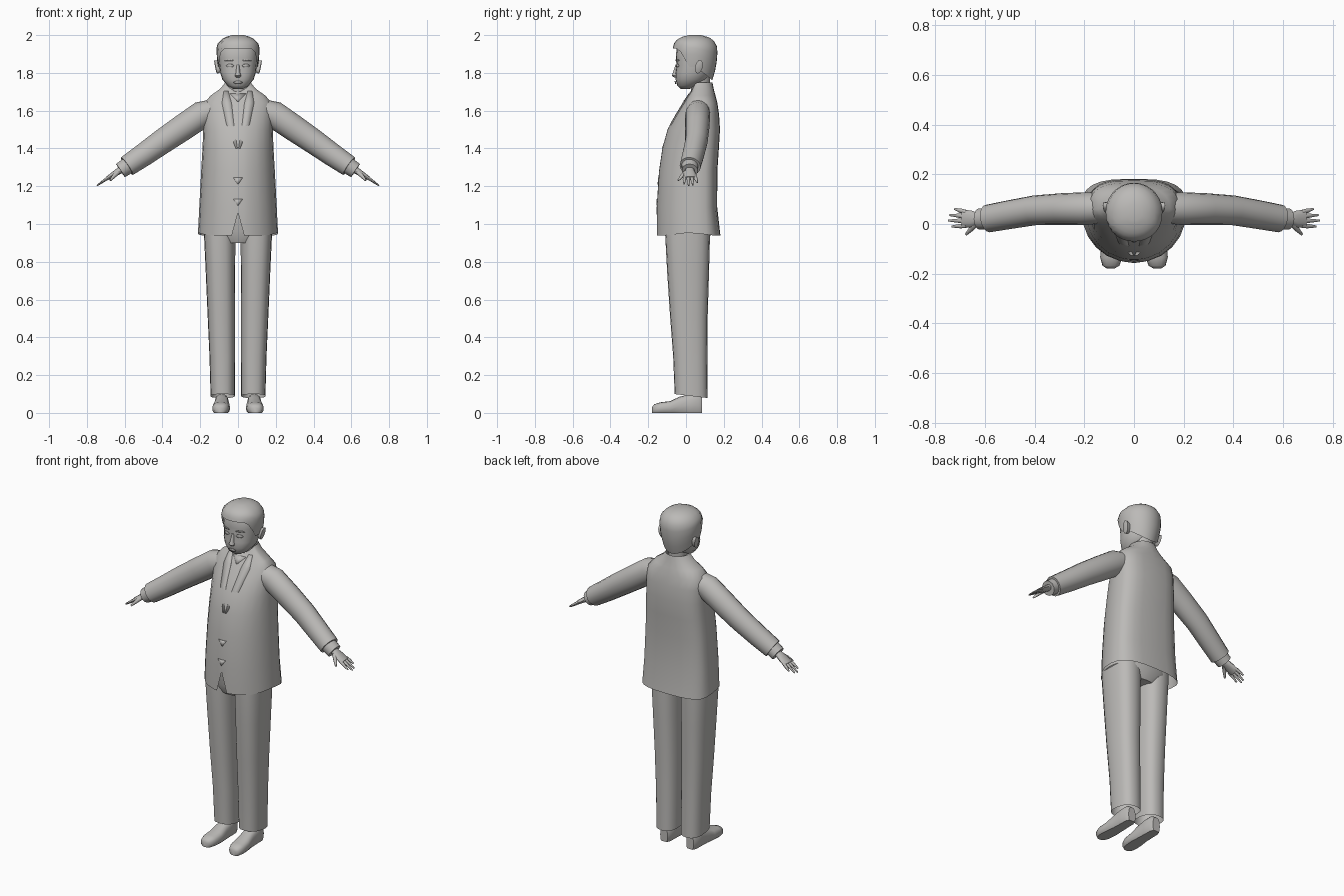
import bpy, bmesh, math
from mathutils import Vector
from mathutils.bvhtree import BVHTree

if "Cube" in bpy.data.objects:
    bpy.data.objects.remove(bpy.data.objects["Cube"])

clay = bpy.data.materials.new("grey_clay")
clay.diffuse_color = (0.5, 0.49, 0.475, 1)
clay.use_nodes = True
clay.node_tree.nodes["Principled BSDF"].inputs["Base Color"].default_value = clay.diffuse_color


def make(name, verts, faces, mirror=False, thick=0, angle=45):
    """Mesh object with tidy normals, optional thickness and left/right mirroring."""
    me = bpy.data.meshes.new(name)
    bm = bmesh.new()
    vs = [bm.verts.new(v) for v in verts]
    for f in faces:
        bm.faces.new([vs[i] for i in f])
    bmesh.ops.recalc_face_normals(bm, faces=bm.faces)
    bm.to_mesh(me)
    bm.free()
    me.materials.append(clay)
    ob = bpy.data.objects.new(name, me)
    bpy.context.collection.objects.link(ob)
    bpy.ops.object.select_all(action='DESELECT')
    ob.select_set(True)
    bpy.context.view_layer.objects.active = ob
    bpy.ops.object.shade_smooth_by_angle(angle=math.radians(angle))
    if thick:
        ob.modifiers.new("thickness", 'SOLIDIFY').thickness = thick
    if mirror:
        ob.modifiers.new("mirror", 'MIRROR').use_mirror_merge = False
    return ob


def loft(name, rings, start=True, end=True, **kw):
    """Skin a stack of equal rings, with optional end caps."""
    n = len(rings[0])
    faces = [(a * n + i, a * n + (i + 1) % n, (a + 1) * n + (i + 1) % n, (a + 1) * n + i)
             for a in range(len(rings) - 1) for i in range(n)]
    if start:
        faces.append(tuple(range(n)))
    if end:
        faces.append(tuple(range((len(rings) - 1) * n, len(rings) * n)))
    return make(name, [p for r in rings for p in r], faces, **kw)


def spow(v, p):
    return math.copysign(abs(v) ** (2 / p), v)


def angles(n):
    return [-math.pi / 2 + 2 * math.pi * i / n for i in range(n)]


def slab(z, hx, yf, yb, cx=0, cy=None, pf=2.0, pb=2.0, dip=0, angs=None):
    """Level ring: half width, front and back depth, roundness of each half."""
    cy = (yf + yb) / 2 if cy is None else cy
    out = []
    for a in angs or angles(20):
        c, s = math.cos(a), math.sin(a)
        p, d = (pb, yb - cy) if s > 0 else (pf, cy - yf)
        out.append(Vector((cx + hx * spow(c, p), cy + d * spow(s, p), z - dip * max(0, -s) ** 2)))
    return out


def tube(name, path, n=12, **kw):
    """Tube along a path of (centre, y half width, half thickness)."""
    pts = [Vector(p[0]) for p in path]
    rings = []
    for i, (c, ry, rt) in enumerate(path):
        d = (pts[min(i + 1, len(pts) - 1)] - pts[max(i - 1, 0)]).normalized()
        side = (Vector((0, 1, 0)) - d * d.y).normalized()
        up = d.cross(side)
        rings.append([pts[i] + side * ry * math.cos(a) + up * rt * math.sin(a) for a in angles(n)])
    return loft(name, rings, **kw)


def plate(name, rows, base, mirror=False, lift=0.003):
    """Thin strip of (z, x left, x right) rows laid on the front of another part."""
    tree = BVHTree.FromPolygons([v.co for v in base.data.vertices],
                                [tuple(p.vertices) for p in base.data.polygons])
    verts = []
    for z, a, b in rows:
        for x in (a, (a + b) / 2, b):
            hit = tree.ray_cast(Vector((x, -1, z)), Vector((0, 1, 0)))[0]
            verts.append((x, (hit.y if hit else 0.03) - lift, z))
    faces = [(3 * r + k, 3 * r + k + 1, 3 * r + k + 4, 3 * r + k + 3)
             for r in range(len(rows) - 1) for k in (0, 1)]
    return make(name, verts, faces, mirror=mirror, thick=0.004)


# Jacket: extra columns beside the front centre form the split at the hem
cols = sorted(angles(24) + [-math.pi / 2 - 0.14, -math.pi / 2 + 0.14])
cols = cols[cols.index(-math.pi / 2):] + cols[:cols.index(-math.pi / 2)]
profile = [(0.94, .212, -.155, .182, 0), (1.09, .205, -.155, .165, 0), (1.28, .195, -.143, .166, 0),
           (1.40, .188, -.125, .174, 0), (1.50, .184, -.098, .180, 0), (1.58, .184, -.055, .175, 0),
           (1.64, .178, -.017, .166, 0), (1.68, .145, .002, .156, .01), (1.715, .095, .02, .147, .02),
           (1.748, .068, .032, .14, .045)]
rings = [slab(z, hx, yf, yb, cy=.06, pf=2.1, pb=3.0 if z < 1.65 else 2.3, dip=d, angs=cols)
         for z, hx, yf, yb, d in profile]
rings[0][0].z = 1.06
for p in rings[0]:
    p.z += 0.015 * (1 - min(1, abs(p.y - 0.02) / 0.12))
jacket = loft("jacket", rings, start=False, end=False, angle=50)

# Shirt, neck and the hips hidden below the jacket
loft("shirt_collar", [slab(1.60, .07, .0, .13), slab(1.69, .062, .024, .13), slab(1.735, .055, .03, .13, dip=.02)])
loft("neck", [slab(1.66, .05, .03, .125), slab(1.72, .05, .025, .125), slab(1.80, .055, .02, .13)])
loft("hips", [slab(.90, .12, -.09, .11), slab(.96, .185, -.115, .14, pf=2.5, pb=2.5),
              slab(1.12, .18, -.11, .13, pf=2.5, pb=2.5)])

# Jacket front details
plate("lapel", [(1.705, .052, .075), (1.64, .034, .085), (1.53, .022, .062), (1.40, .003, .012)],
      jacket, mirror=True)
plate("shirt_front", [(1.69, -.042, .042), (1.65, -.003, .003)], jacket)
for i, z in enumerate((1.245, 1.132)):
    plate(f"button_{i + 1}", [(z, -.025, .025), (z - .035, -.001, .001)], jacket)

# Trouser legs with a hem that falls lower at the heel
legs = [slab(z, hx, yf, yb, cx=cx, pf=2.5, pb=2.5) for z, cx, hx, yf, yb in (
    (.09, .081, .064, -.06, .115), (.30, .083, .068, -.068, .113), (.52, .088, .073, -.085, .115),
    (.75, .093, .078, -.10, .122), (.94, .097, .083, -.11, .127), (1.02, .097, .083, -.11, .127))]
for p in legs[0]:
    p.z -= 0.12 * (p.y - 0.02)
loft("trouser_leg", legs, start=False, mirror=True)

# Shoes: sections from toe to heel, flat on the ground
shoe = []
for y, hw, h in ((-.179, .016, .032), (-.168, .034, .046), (-.135, .045, .056), (-.085, .046, .062),
                 (-.035, .040, .085), (.02, .037, .10), (.065, .036, .10), (.086, .024, .085)):
    cx = .086 - .06 * min(0, y + .05)
    shoe.append([Vector((cx + hw * spow(math.cos(a), 2.6), y,
                         max(0, h * .42 + h * .58 * spow(math.sin(a), 2.6)))) for a in angles(16)])
loft("shoe", shoe, mirror=True)

# Sleeves and cuffs
tube("sleeve", [((.12, .065, 1.605), .06, .058), ((.19, .062, 1.580), .066, .072),
                ((.29, .060, 1.512), .064, .070), ((.40, .055, 1.437), .060, .066),
                ((.50, .038, 1.366), .058, .061), ((.588, .022, 1.306), .056, .056)], n=16, mirror=True)
tube("cuff", [((.57, .022, 1.318), .046, .046), ((.622, .02, 1.283), .043, .042)], n=14, mirror=True)

# Hands: palm, four fingers and a thumb
tube("palm", [((.59, .02, 1.305), .024, .02), ((.63, .02, 1.281), .025, .018),
              ((.655, .02, 1.265), .034, .015), ((.69, .022, 1.243), .036, .011)], mirror=True)
for i, (y0, y1, tip) in enumerate(((-.007, -.010, .733), (.012, .014, .747),
                                   (.030, .036, .742), (.048, .060, .722))):
    drop = (tip - .68) * .7
    tube(f"finger_{i + 1}", [((.675, y0, 1.252), .009, .009),
                            ((.70, (y0 + y1) / 2, 1.236), .009, .008),
                            ((tip, y1, 1.250 - drop), .004, .004)], n=8, mirror=True)
tube("thumb", [((.635, .0, 1.274), .011, .012), ((.657, -.022, 1.253), .010, .010),
               ((.676, -.042, 1.231), .005, .005)], n=8, mirror=True)

# Head
head = loft("head", [slab(z, hx, yf, yb, pf=2.4) for z, hx, yf, yb in (
    (1.716, .026, -.028, .02), (1.732, .055, -.046, .065), (1.765, .083, -.055, .115),
    (1.80, .094, -.056, .135), (1.84, .099, -.050, .148), (1.88, .103, -.054, .155),
    (1.93, .103, -.050, .155), (1.97, .08, -.03, .13), (1.985, .04, .01, .09))])

# Hair: cap whose lower edge runs from the fringe, round the ears, to the nape
cap = [(1.75, .082, -.05, .135), (1.80, .098, -.06, .152), (1.86, .110, -.062, .163),
       (1.93, .115, -.071, .168), (1.965, .104, -.060, .155), (1.988, .072, -.03, .122),
       (2.0, .032, .015, .08)]


def cap_ring(t):
    pts = []
    for a in angles(28):
        s = math.sin(a)
        low = 1.83 + .098 * min(1, max(0, (-s - .25) / .45)) if s < 0 else 1.83 - .07 * s
        z = low + (2.0 - low) * t
        k = next(i for i in range(len(cap) - 1) if z <= cap[i + 1][0] + 1e-6)
        f = (z - cap[k][0]) / (cap[k + 1][0] - cap[k][0])
        _, hx, yf, yb = [u + (v - u) * f for u, v in zip(cap[k], cap[k + 1])]
        d = yb - (yf + yb) / 2
        pts.append(Vector((hx * math.cos(a), (yf + yb) / 2 + d * spow(s, 2.3 if s < 0 else 2), z)))
    return pts


loft("hair", [cap_ring(t) for t in (0, .2, .4, .6, .75, .88, .95, 1)], start=False, angle=60)

# Face
loft("nose", [slab(1.775, .012, -.062, -.03), slab(1.785, .017, -.075, -.03),
              slab(1.80, .012, -.070, -.03), slab(1.845, .007, -.055, -.03)])
plate("eye", [(1.846, .030, .052), (1.838, .022, .062), (1.830, .030, .052)], head, mirror=True, lift=.001)
plate("eyebrow", [(1.872, .030, .060), (1.865, .020, .070)], head, mirror=True, lift=.002)
plate("mouth", [(1.757, -.012, .012), (1.750, -.024, .024), (1.742, -.012, .012)], head, lift=.004)
ear = []
for x, k in ((.088, .75), (.106, .9), (.118, 1), (.121, .7)):
    ear.append([Vector((x + .2 * k * .035 * math.sin(a) * (x > .1), .068 + .02 * k * math.cos(a) + .006 * math.sin(a),
                        1.832 + .036 * k * math.sin(a))) for a in angles(14)])
loft("ear", ear, mirror=True)
